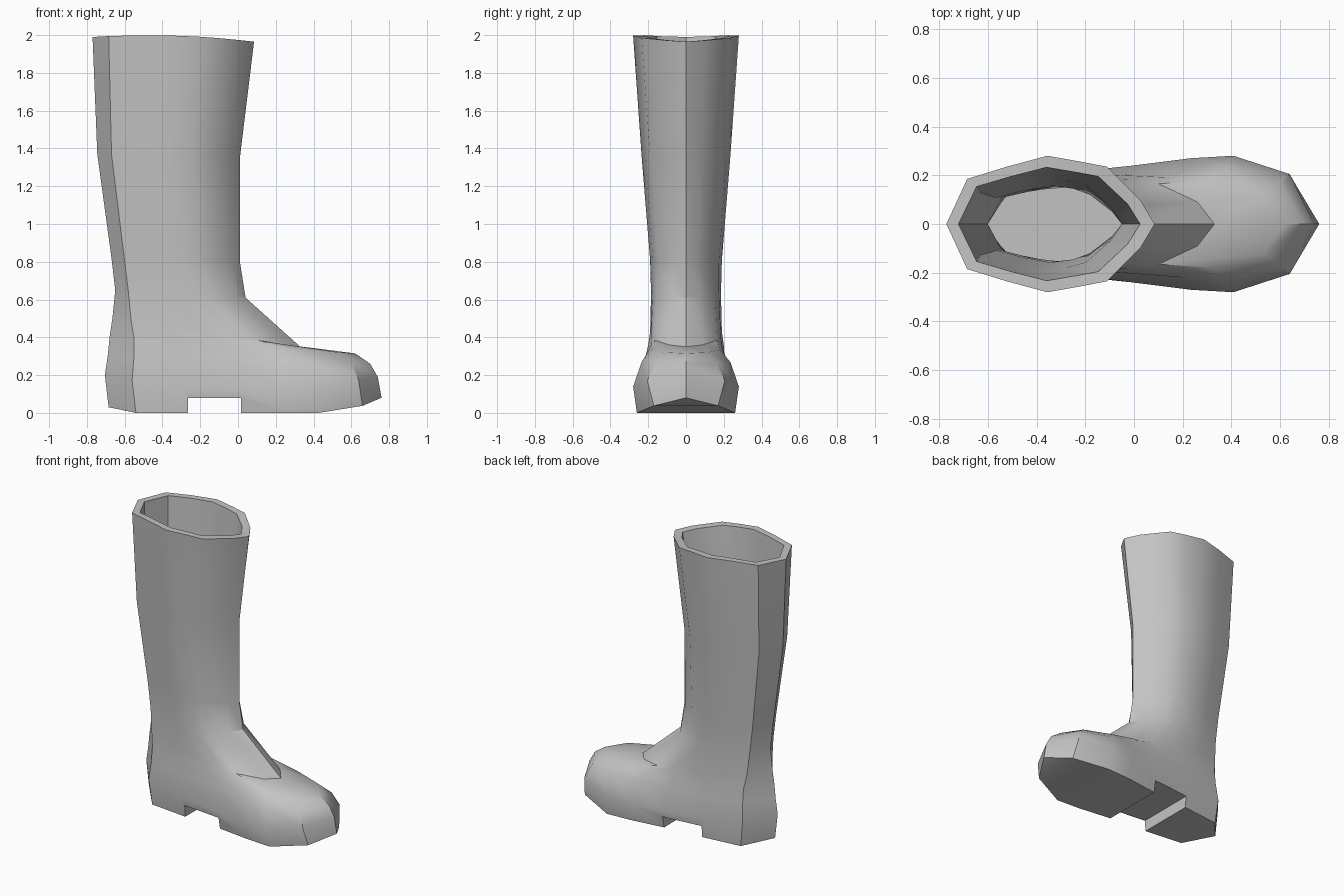
import bpy
import bmesh

default_cube = bpy.data.objects.get("Cube")
if default_cube:
    bpy.data.objects.remove(default_cube, do_unlink=True)

# One rubber colour for the whole boot
rubber = bpy.data.materials.new("grey rubber")
rubber.use_nodes = True
colour = (0.55, 0.55, 0.55, 1)
rubber.diffuse_color = colour
rubber.node_tree.nodes["Principled BSDF"].inputs["Base Color"].default_value = colour

# Positions of ring points from back (0) to front (1)
STEPS = (0, 0.1, 0.29, 0.485, 0.65, 0.77, 0.93, 1)

# Each ring: back (x, z), front (x, z), sag, half widths between the two ends
RINGS = [
    ((-.685, .03), (.76, .08), -.15, (.17, .2, .22, .25, .26, .17)),      # tread
    ((-.705, .2), (.74, .19), -.075, (.18, .21, .24, .27, .28, .205)),    # sole edge
    ((-.69, .3), (.7, .26), 0, (.165, .2, .205, .22, .235, .165)),        # toe cap
    ((-.68, .4), (.62, .315), 0, (.155, .19, .2, .19, .18, .12)),         # toe top
    ((-.665, .5), (.33, .35), 0, (.14, .18, .19, .185, .165, .09)),       # instep
    ((-.65, .65), (.04, .61), 0, (.13, .165, .185, .175, .155, .075)),    # ankle
    ((-.67, .82), (.01, .8), 0, (.13, .165, .19, .175, .145, .06)),       # lower shaft
    ((-.745, 1.37), (.01, 1.35), 0, (.155, .2, .235, .215, .19, .08)),    # calf
    ((-.77, 1.99), (.085, 1.965), .02, (.185, .235, .28, .255, .235, .1)),  # rim
]


def ring_points(ring, inner=False):
    """Closed, mirrored loop of points; the inner one is the lining."""
    (back_x, back_z), (front_x, front_z), sag, widths = ring
    scale = 1
    drop = 0
    if inner:
        back_x += .05
        front_x -= .06
        scale = .83
        drop = .05 if back_z < .6 else 0
    half = []
    for t, width in zip(STEPS, (0, *widths, 0)):
        x = back_x + (front_x - back_x) * t
        z = back_z + (front_z - back_z) * t + sag * 4 * t * (1 - t)
        half.append((x, width * scale, max(0, z - drop)))
    mirrored = [(x, -y, z) for x, y, z in half[-2:0:-1]]
    return half + mirrored


def bridge(bm, lower, upper):
    """Join two loops of vertices with a band of quads."""
    count = len(lower)
    for i in range(count):
        j = (i + 1) % count
        bm.faces.new((lower[i], lower[j], upper[j], upper[i]))


def cap(bm, loop):
    """Close a loop with strips running from one side to the other."""
    count = len(loop)
    last = len(STEPS) - 1
    for i in range(last):
        corners = [loop[i], loop[i + 1], loop[-i - 1], loop[-i % count]]
        unique = list(dict.fromkeys(corners))
        bm.faces.new(unique)


def build_boot():
    """Outside skin from tread to rim, then the lining back down to the insole."""
    bm = bmesh.new()
    outside = [ring_points(r) for r in RINGS]
    lining = [ring_points(r, inner=True) for r in reversed(RINGS[2:])]
    loops = [[bm.verts.new(p) for p in pts] for pts in outside + lining]
    for lower, upper in zip(loops, loops[1:]):
        bridge(bm, lower, upper)
    cap(bm, loops[0])
    cap(bm, loops[-1])
    bmesh.ops.recalc_face_normals(bm, faces=bm.faces)
    mesh = bpy.data.meshes.new("boot")
    bm.to_mesh(mesh)
    bm.free()
    mesh.materials.append(rubber)
    obj = bpy.data.objects.new("boot", mesh)
    bpy.context.collection.objects.link(obj)
    return obj


boot = build_boot()

# Arch gap between heel block and front sole
bpy.ops.mesh.primitive_cube_add(size=1, location=(-.125, 0, .03))
gap = bpy.context.object
gap.name = "arch_cutter"
gap.scale = (.28, 1, .1)
gap.hide_render = True
gap.data.materials.append(rubber)
bpy.context.view_layer.update()

cut = boot.modifiers.new("arch gap", "BOOLEAN")
cut.operation = "DIFFERENCE"
cut.solver = "EXACT"
cut.object = gap

# Apply the cut, drop the cutter and smooth the rubber
bpy.ops.object.select_all(action="DESELECT")
boot.select_set(True)
bpy.context.view_layer.objects.active = boot
bpy.ops.object.modifier_apply(modifier=cut.name)
bpy.data.objects.remove(gap, do_unlink=True)
bpy.ops.object.shade_smooth_by_angle(angle=.6)
